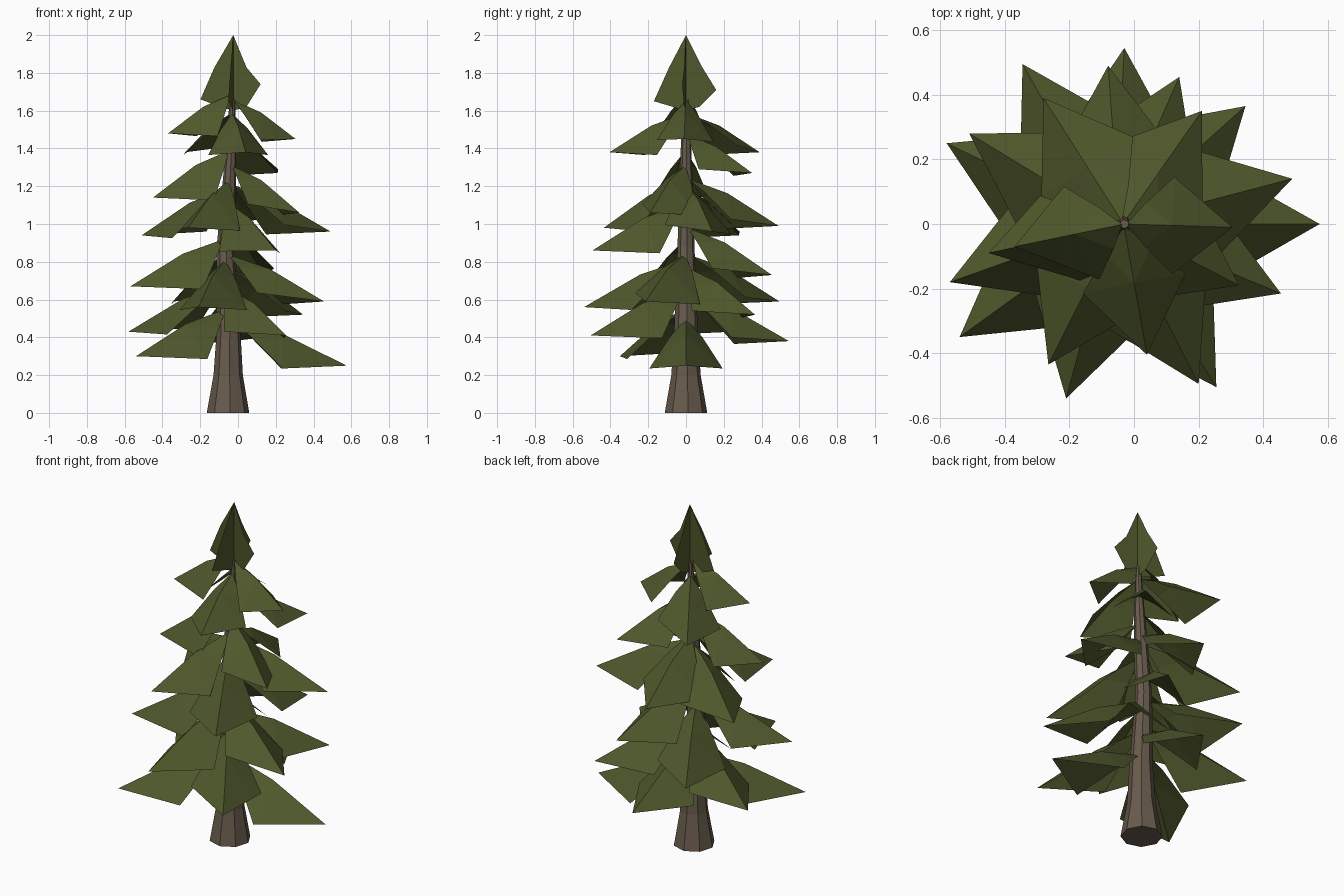
import bpy, bmesh, math
from mathutils import Vector

if "Cube" in bpy.data.objects:
    bpy.data.objects.remove(bpy.data.objects["Cube"])


def material(name, rgb):
    m = bpy.data.materials.new(name)
    m.diffuse_color = (*rgb, 1)
    m.use_nodes = True
    m.node_tree.nodes["Principled BSDF"].inputs["Base Color"].default_value = m.diffuse_color
    return m


GREEN = material("needle green", (0.078, 0.097, 0.025))
BROWN = material("bark brown", (0.138, 0.104, 0.073))


def mesh_object(name, verts, faces, mat):
    me = bpy.data.meshes.new(name)
    me.from_pydata(verts, [], faces)
    me.materials.append(mat)
    ob = bpy.data.objects.new(name, me)
    bpy.context.collection.objects.link(ob)
    return ob


# Trunk: leaning eight-sided taper, rings of (x, z, radius)
rings = [(-0.053, 0, 0.113), (-0.052, 0.2, 0.078), (-0.05, 0.42, 0.064),
         (-0.068, 0.88, 0.045), (-0.05, 1.15, 0.038), (-0.037, 1.4, 0.028),
         (-0.03, 1.66, 0.014)]
N = 8
verts, faces = [], []
for x, z, r in rings:
    for k in range(N):
        a = 2 * math.pi * k / N + 0.1
        verts.append((x + r * math.cos(a), r * math.sin(a), z))
for i in range(len(rings) - 1):
    for k in range(N):
        j = (k + 1) % N
        faces.append((i * N + k, i * N + j, (i + 1) * N + j, (i + 1) * N + k))
faces.append(tuple(reversed(range(N))))
faces.append(tuple(range((len(rings) - 1) * N, len(rings) * N)))
mesh_object("trunk", verts, faces, BROWN)


def trunk_x(z):
    for (x0, z0, _), (x1, z1, _) in zip(rings, rings[1:]):
        if z <= z1:
            return x0 + (x1 - x0) * (z - z0) / (z1 - z0)
    return rings[-1][0]


# Branch: drooping kite folded along its ridge; lift raises the clockwise wing,
# t_ccw places the other wing along the length
def branch(name, x, y, z, lift=0.035, t_ccw=0.45):
    rise = 0.25 if z < 1.2 else 0.205
    root = Vector((trunk_x(z + rise), 0, z + rise))
    tip = Vector((x, y, z))
    flat = Vector((tip.x - root.x, tip.y, 0))
    length = flat.length
    side = Vector((-flat.y, flat.x, 0)) / length
    half = 0.10 + 0.15 * length

    def at(t, s, dz):
        return root + flat * t + side * s + Vector((0, 0, dz - rise))

    verts = [at(0.02, 0, rise), at(0.45, 0, rise * 0.69), tip]
    for s, t, up in ((1, t_ccw, 0), (-1, 0.46, lift)):
        verts += [at(t * 0.43, s * half * 0.45, rise * 0.60 + up / 2),
                  at(t, s * half, up - 0.015)]
    faces = [(0, 1, 3), (3, 1, 4), (1, 2, 4),
             (1, 0, 5), (1, 5, 6), (2, 1, 6)]
    faces = [tuple(reversed(f)) if (verts[f[1]] - verts[f[0]]).cross(
        verts[f[2]] - verts[f[0]]).z < 0 else f for f in faces]
    mesh_object(name, verts, faces, GREEN)


# Branch tips, spiralling from bottom to top
tips = [(0.575, 0, 0.25, 0), (-0.54, -0.35, 0.30), (-0.03, 0.545, 0.38),
        (0.255, -0.505, 0.41), (-0.58, 0.25, 0.43),
        (0.345, 0.365, 0.52), (-0.21, -0.54, 0.56, 0), (0.455, -0.215, 0.59, 0.06),
        (-0.345, 0.495, 0.59), (-0.57, -0.18, 0.67, 0.02, 0.36),
        (0.14, 0.455, 0.73, 0.05),
        (0.20, -0.495, 0.86, 0.01), (-0.51, 0.28, 0.94), (0.49, 0.14, 0.96, 0.05),
        (-0.265, -0.435, 0.98, 0.01), (-0.08, 0.49, 0.99, 0.05),
        (0.325, -0.19, 1.06, 0.06), (-0.45, -0.09, 1.14, 0.02, 0.3),
        (0.21, 0.35, 1.27), (-0.28, 0.39, 1.38, 0.05),
        (0.04, -0.405, 1.38, 0), (0.305, -0.01, 1.45, 0.01),
        (-0.37, -0.07, 1.48, 0.0, 0.32)]
for i, t in enumerate(tips):
    branch(f"branch_{i + 1:02d}", *t)

# Leader: four upright blades crossing at the top
blades = [(173, 0.10, 1.83, 0.175, 1.66), (-8, 0.07, 1.83, 0.146, 1.74),
          (261, 0.09, 1.83, 0.172, 1.65), (92, 0.08, 1.84, 0.16, 1.71)]
for i, (deg, r1, z1, r2, z2) in enumerate(blades):
    a = math.radians(deg)
    c, s = math.cos(a), math.sin(a)
    outline = [(0, 2.0), (r1, z1), (r2, z2), (0.07, 1.62), (0, 1.60), (0, 1.80)]
    mesh_object(f"leader_blade_{i + 1}",
                [(-0.025 + r * c, r * s, z) for r, z in outline],
                [(0, 1, 5), (5, 1, 2, 3), (5, 3, 4)], GREEN)
